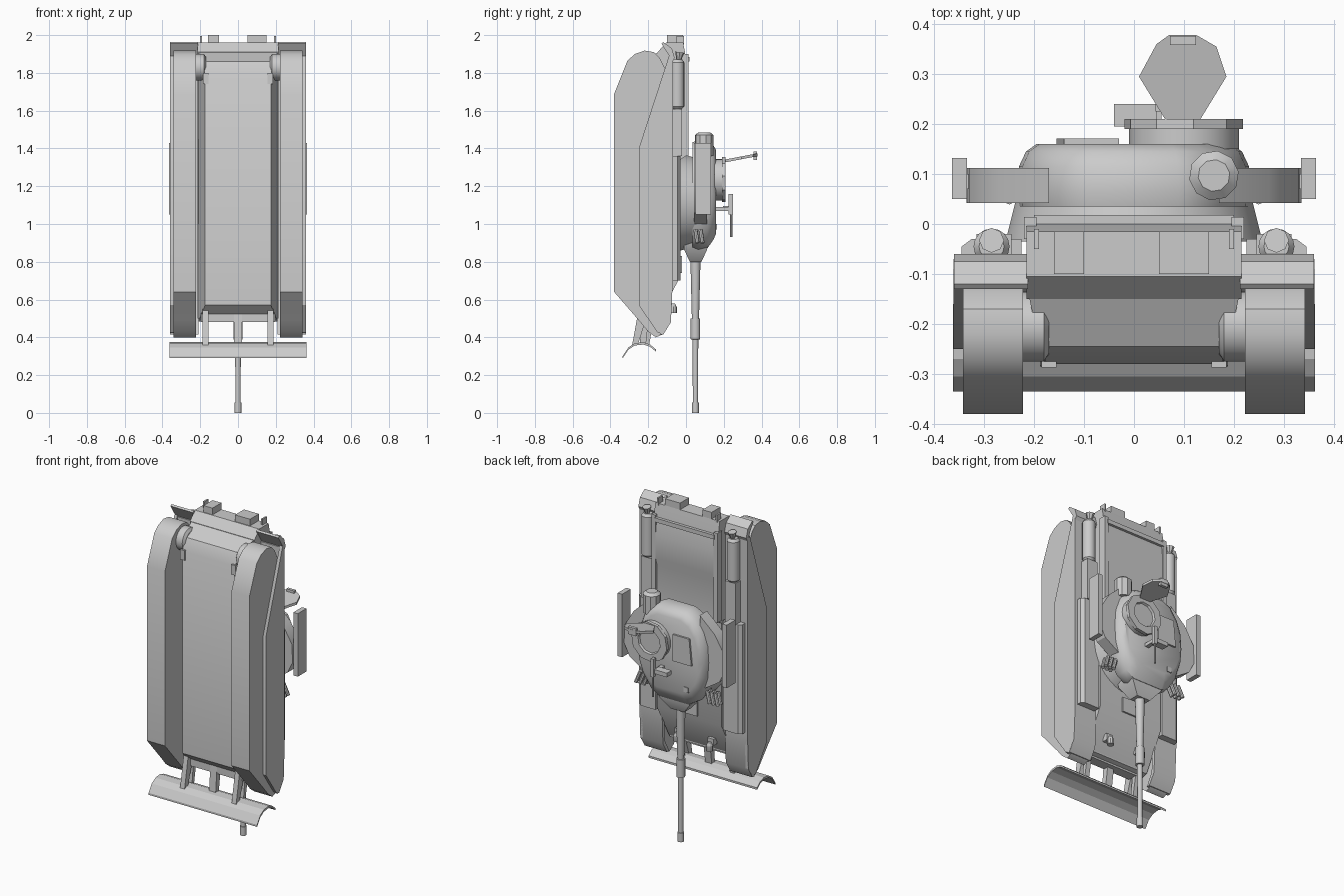
import bpy, bmesh, math
from mathutils import Vector

GREY = bpy.data.materials.new("plain grey")
GREY.diffuse_color = (0.6, 0.6, 0.6, 1)


def finish(name, bm, mirror=False, angle=30):
    bmesh.ops.recalc_face_normals(bm, faces=bm.faces)
    me = bpy.data.meshes.new(name)
    bm.to_mesh(me)
    bm.free()
    me.materials.append(GREY)
    ob = bpy.data.objects.new(name, me)
    bpy.context.collection.objects.link(ob)
    if mirror:
        ob.modifiers.new("mirror", 'MIRROR').use_mirror_merge = False
    bpy.ops.object.select_all(action='DESELECT')
    ob.select_set(True)
    bpy.context.view_layer.objects.active = ob
    bpy.ops.object.shade_smooth_by_angle(angle=math.radians(angle))
    return ob


def loft(name, rings, mirror=False, angle=30):
    """Skin a list of equal-length closed rings and cap both ends."""
    bm = bmesh.new()
    vs = [[bm.verts.new(p) for p in r] for r in rings]
    n = len(rings[0])
    for a, b in zip(vs, vs[1:]):
        for i in range(n):
            j = (i + 1) % n
            bm.faces.new((a[i], a[j], b[j], b[i]))
    bm.faces.new(vs[0])
    bm.faces.new(vs[-1][::-1])
    return finish(name, bm, mirror, angle)


def side(name, pts, x0, x1, mirror=False, angle=30):
    """Side profile of (y, z) points swept across x."""
    return loft(name, [[(x, y, z) for y, z in pts] for x in (x0, x1)], mirror, angle)


def plan(name, pts, y0, y1, mirror=False):
    """Plan outline of (x, z) points raised along y."""
    return loft(name, [[(x, y, z) for x, z in pts] for y in (y0, y1)], mirror)


def box(name, x0, x1, y0, y1, z0, z1, mirror=False):
    return side(name, [(y0, z0), (y1, z0), (y1, z1), (y0, z1)], x0, x1, mirror)


def turned(name, start, axis, stations, n=20, mirror=False):
    """Round part: (distance, radius) stations along an axis."""
    axis = Vector(axis).normalized()
    u = axis.orthogonal().normalized()
    v = axis.cross(u)
    rings = []
    for d, r in stations:
        c = Vector(start) + axis * d
        rings.append([c + (u * math.cos(t) + v * math.sin(t)) * r
                      for t in (2 * math.pi * i / n for i in range(n))])
    return loft(name, rings, mirror)


# --- Hull -------------------------------------------------------------
side("upper_hull", [(-0.15, 0.50), (-0.03, 0.72), (-0.03, 1.34), (0.0, 1.36), (0.0, 1.60),
                    (0.012, 1.64), (0.012, 1.78), (0.0, 1.88), (-0.015, 1.96),
                    (-0.105, 1.96), (-0.15, 1.91)], -0.215, 0.215)
low = [(-0.145, 0.50), (-0.19, 0.485), (-0.28, 0.57), (-0.28, 1.79), (-0.245, 1.86),
       (-0.145, 1.91)]
hw = lambda y: 0.21 if y > -0.2 else 0.21 + (y + 0.2) * 0.45
loft("lower_hull", [[(s * hw(y), y, z) for y, z in low] for s in (-1, 1)])
box("deck_rail", 0.195, 0.22, -0.03, 0.014, 1.36, 1.90, True)
box("deck_crossbar", -0.2, 0.2, 0.0, 0.018, 1.86, 1.885)
box("rear_box_left", -0.16, -0.10, -0.10, -0.015, 1.95, 2.0)
box("rear_box_right", 0.05, 0.15, -0.10, -0.015, 1.95, 2.0)
box("rear_hook", 0.19, 0.20, -0.05, -0.01, 1.95, 1.995, True)
box("driver_hatch", -0.06, 0.06, -0.03, -0.02, 0.74, 0.83)
turned("final_drive", (0.17, -0.205, 1.83), (1, 0, 0), [(0, 0.055), (0.01, 0.07), (0.06, 0.07)],
       24, True)
box("tow_bracket", 0.155, 0.185, -0.287, -0.275, 1.74, 1.80, True)

# --- Running gear -----------------------------------------------------
side("track", [(-0.10, 0.45), (-0.125, 0.415), (-0.16, 0.40), (-0.20, 0.43), (-0.25, 0.49),
               (-0.38, 0.64), (-0.38, 1.69), (-0.31, 1.865), (-0.27, 1.90), (-0.22, 1.918),
               (-0.17, 1.91), (-0.14, 1.88), (-0.10, 1.80)], 0.222, 0.342, True, 35)
side("side_skirt", [(-0.09, 1.89), (-0.25, 1.40), (-0.25, 0.57), (-0.15, 0.425),
                    (-0.12, 0.42), (-0.08, 0.48), (-0.07, 0.70), (-0.07, 1.87)],
     0.342, 0.361, True)
side("fender", [(-0.07, 1.88), (-0.07, 0.70), (-0.08, 0.48), (-0.12, 0.415), (-0.14, 0.415),
                (-0.10, 0.49), (-0.09, 0.70), (-0.09, 1.88)], 0.21, 0.36, True)
side("rear_mudguard", [(-0.07, 1.86), (-0.13, 1.955), (-0.12, 1.963), (-0.075, 1.93),
                       (-0.06, 1.88)], 0.212, 0.36, True)
loft("fender_bin", [[(x, y, z) for x, y in ((0.225, -0.075), (0.345, -0.075), (0.345, -0.045),
                                            (0.325, -0.03), (0.225, -0.03))]
                    for z in (0.70, 1.36)], True)
box("slim_bin", 0.245, 0.315, -0.075, -0.02, 1.36, 1.61, True)
turned("muffler", (0.285, -0.045, 1.61), (0, 0, 1),
       [(0, 0.025), (0.012, 0.036), (0.245, 0.036), (0.26, 0.025)], 16, True)
turned("exhaust_tip", (0.285, -0.04, 1.86), (0, 0.15, 1), [(0, 0.01), (0.05, 0.025)], 8, True)

# --- Front blade and its arms -----------------------------------------
arch = [(-0.335, 0.29), (-0.305, 0.335), (-0.27, 0.357), (-0.225, 0.362), (-0.19, 0.35),
        (-0.16, 0.325)]
side("front_blade", arch + [(y, z + 0.012) for y, z in arch[::-1]], -0.362, 0.362, angle=15)
side("blade_arm", [(-0.285, 0.36), (-0.255, 0.36), (-0.20, 0.53), (-0.25, 0.55)],
     0.157, 0.187, True)
side("blade_brace", [(-0.215, 0.36), (-0.195, 0.36), (-0.17, 0.50), (-0.20, 0.50)],
     0.157, 0.187, True)
side("blade_centre_arm", [(-0.245, 0.365), (-0.215, 0.365), (-0.19, 0.54), (-0.23, 0.54)],
     -0.022, 0.022)
box("nose_bar", -0.195, 0.195, -0.23, -0.17, 0.48, 0.53)

# --- Glacis lamps -----------------------------------------------------
box("lamp_bracket", 0.09, 0.13, -0.11, -0.075, 0.56, 0.60, True)
turned("headlamp", (0.11, -0.068, 0.58), (0, 0, -1), [(0, 0.01), (0.02, 0.02), (0.05, 0.02)],
       10, True)

# --- Turret -----------------------------------------------------------
turned("turret_ring", (0, -0.035, 1.115), (0, 1, 0), [(0, 0.258), (0.08, 0.238)], 36)
half = [(0.10, 0.865), (0.155, 0.90), (0.20, 0.97), (0.228, 1.06), (0.235, 1.16),
        (0.228, 1.26), (0.20, 1.34), (0.15, 1.41), (0.09, 1.44)]
outline = half + [(-x, z) for x, z in half[::-1]]
shell = lambda y, k, f: [(x * k, y, 1.15 + (z - 1.15) * (f if z < 1.15 else k))
                         for x, z in outline]
loft("turret_body", [shell(0.035, 0.98, 0.97), shell(0.065, 1, 1), shell(0.115, 0.98, 0.97),
                     shell(0.145, 0.92, 0.82), shell(0.16, 0.83, 0.70)], angle=35)
plan("side_bin", [(0.19, 0.99), (0.30, 1.06), (0.335, 1.13), (0.33, 1.24), (0.27, 1.34),
                  (0.17, 1.43)], 0.042, 0.112, True)
box("side_panel", 0.334, 0.364, 0.05, 0.132, 1.05, 1.43, True)
box("panel_mount", 0.30, 0.336, 0.07, 0.10, 1.14, 1.22, True)
turned("rear_drum", (0.16, 0.097, 1.36), (0, 0, 1), [(0, 0.05), (0.11, 0.05), (0.125, 0.032)], 10)
plan("loader_hatch", [(-0.155, 1.14), (-0.03, 1.14), (-0.03, 1.30), (-0.14, 1.30)], 0.15, 0.171)
box("roof_sight", -0.13, -0.10, 0.14, 0.165, 0.97, 1.0)

# Smoke launcher tubes on the cheeks
for i in range(3):
    for j in range(2):
        turned("smoke_tube", (0.195 + i * 0.027, 0.05 + j * 0.027, 0.97), (0.35, 0.15, -1),
               [(0, 0.011), (0.075, 0.011)], 8, True)

# --- Gun --------------------------------------------------------------
loft("mantlet", [[(-w, y0, z), (w, y0, z), (w, y1, z), (-w, y1, z)] for w, y0, y1, z in
                 ((0.11, -0.01, 0.115, 0.90), (0.10, -0.01, 0.112, 0.865),
                  (0.045, 0.02, 0.082, 0.80))])
turned("gun_barrel", (0, 0.05, 0.82), (0, 0, -1),
       [(0, 0.027), (0.32, 0.019), (0.321, 0.025), (0.43, 0.025), (0.431, 0.015),
        (0.765, 0.014), (0.766, 0.018), (0.82, 0.018)], 16)

# --- Cupola and open lid ----------------------------------------------
turned("cupola", (0.1, 0.15, 1.235), (0, 1, 0), [(0, 0.11), (0.04, 0.11)], 24)
turned("cupola_rim", (0.1, 0.19, 1.235), (0, 1, 0),
       [(0, 0.12), (0.02, 0.12), (0.02, 0.075), (0.008, 0.07)], 10)
lid = [(0.065, 0.205), (0.01, 0.295), (0.045, 0.36), (0.07, 0.378), (0.125, 0.378),
       (0.165, 0.355), (0.185, 0.295), (0.13, 0.205)]
loft("open_lid", [[(x, y, 1.325 + (y - 0.2) * 0.19 + d) for x, y in lid] for d in (0, 0.015)])
box("lid_handle", 0.072, 0.124, 0.358, 0.376, 1.34, 1.385)

# --- Roof machine gun -------------------------------------------------
box("gun_cradle", -0.04, 0.045, 0.195, 0.24, 1.07, 1.095)
box("cradle_post", 0.03, 0.055, 0.15, 0.23, 1.07, 1.09)
box("roof_gun_body", 0.043, 0.062, 0.225, 0.25, 1.05, 1.16)
turned("roof_gun_barrel", (0.052, 0.24, 1.06), (0, 0, -1), [(0, 0.006), (0.13, 0.006)], 8)
